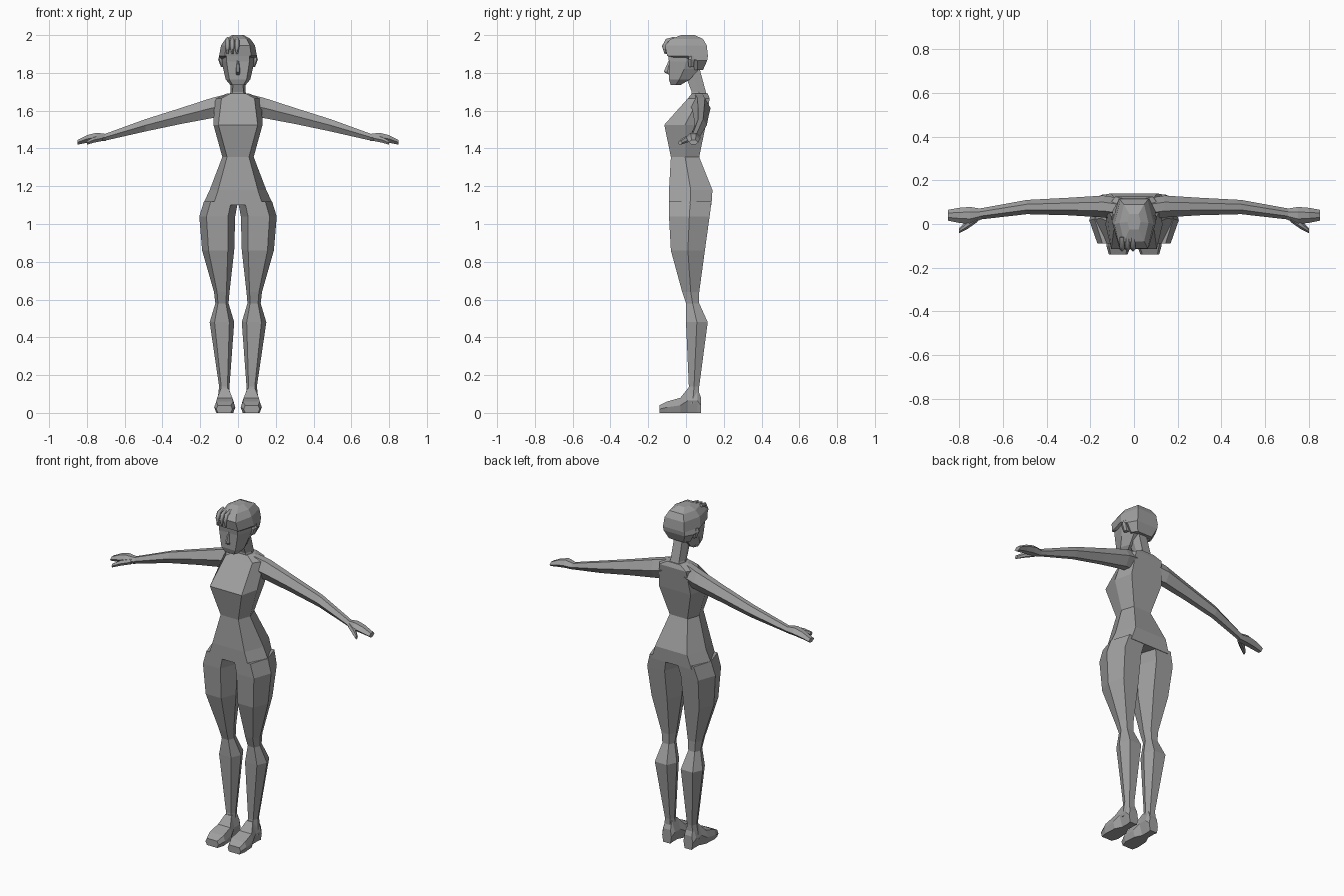
import bpy, bmesh
from mathutils import Vector

cube = bpy.data.objects.get("Cube")
if cube:
    bpy.data.objects.remove(cube, do_unlink=True)

grey = bpy.data.materials.new("plain grey")
grey.use_nodes = True
shade = .35
grey.diffuse_color = (shade, shade, shade, 1)
grey.node_tree.nodes["Principled BSDF"].inputs["Base Color"].default_value = grey.diffuse_color


def add_object(name, data, mirror=False):
    data.materials.append(grey)
    obj = bpy.data.objects.new(name, data)
    bpy.context.collection.objects.link(obj)
    if mirror:
        obj.modifiers.new("mirror", "MIRROR")


def loft(name, *rings, mirror=False):
    """Skin a row of equal-length point rings and cap both ends."""
    bm = bmesh.new()
    loops = [[bm.verts.new(point) for point in ring] for ring in rings]
    for lower, upper in zip(loops, loops[1:]):
        for i in range(len(lower)):
            bm.faces.new((lower[i - 1], lower[i], upper[i], upper[i - 1]))
    bm.faces.new(loops[0])
    bm.faces.new(loops[-1])
    bmesh.ops.recalc_face_normals(bm, faces=bm.faces)
    mesh = bpy.data.meshes.new(name)
    bm.to_mesh(mesh)
    bm.free()
    add_object(name, mesh, mirror)


def hexagon(left, right, low, high, flat):
    """Six points: a corner on each side, a flat edge below and above."""
    middle, centre = (left + right) / 2, (low + high) / 2
    reach = (right - left) / 2 * flat
    return [(left, centre), (middle - reach, low), (middle + reach, low),
            (right, centre), (middle + reach, high), (middle - reach, high)]


def level(z, front, back, inner, outer, flat=.6):
    return [(x, y, z) for x, y in hexagon(inner, outer, front, back, flat)]


def body(z, front, back, width, flat=.7):
    return level(z, front, back, -width, width, flat)


def across(x, front, back, bottom, top, flat=.4):
    return [(x, y, z) for y, z in hexagon(front, back, bottom, top, flat)]


def along(y, inner, outer, top, flat=.8):
    return [(x, y, z) for x, z in hexagon(inner, outer, 0, top, flat)]


# Torso and pelvis
loft("torso",
     body(z=1.69, front=.03, back=.115, width=.06),
     body(z=1.665, front=.01, back=.125, width=.125),
     body(z=1.525, front=-.115, back=.105, width=.13, flat=.8),
     body(z=1.355, front=-.08, back=.07, width=.083),
     body(z=1.18, front=-.09, back=.14, width=.15),
     body(z=1.1, front=-.09, back=.135, width=.187))

# Legs: thigh, knee, calf, ankle
loft("legs",
     level(z=1.12, front=-.09, back=.135, inner=0, outer=.18),
     level(z=1.04, front=-.09, back=.125, inner=.015, outer=.205),
     level(z=.86, front=-.08, back=.1, inner=.02, outer=.19),
     level(z=.64, front=-.02, back=.07, inner=.045, outer=.127),
     level(z=.58, front=0, back=.07, inner=.05, outer=.12),
     level(z=.48, front=0, back=.115, inner=.02, outer=.15),
     level(z=.14, front=.015, back=.07, inner=.045, outer=.1),
     level(z=.05, front=0, back=.07, inner=.04, outer=.11), mirror=True)

# Feet, heel to toe
loft("feet",
     along(y=.08, inner=.04, outer=.1, top=.08),
     along(y=.06, inner=.03, outer=.11, top=.13, flat=.5),
     along(y=.01, inner=.03, outer=.11, top=.13, flat=.5),
     along(y=-.03, inner=.02, outer=.12, top=.08),
     along(y=-.1, inner=.014, outer=.126, top=.06),
     along(y=-.14, inner=.03, outer=.115, top=.04), mirror=True)

# Arms: shoulder, upper arm, elbow, wrist
loft("arms",
     across(x=.07, front=.02, back=.12, bottom=1.57, top=1.685),
     across(x=.14, front=.03, back=.13, bottom=1.56, top=1.667),
     across(x=.3, front=.04, back=.12, bottom=1.53, top=1.615),
     across(x=.49, front=.045, back=.11, bottom=1.49, top=1.555),
     across(x=.71, front=.02, back=.07, bottom=1.44, top=1.475), mirror=True)

# Mitten hands and thumbs
loft("hands",
     across(x=.7, front=.02, back=.07, bottom=1.44, top=1.477),
     across(x=.75, front=0, back=.078, bottom=1.437, top=1.483),
     across(x=.8, front=.005, back=.074, bottom=1.43, top=1.47),
     across(x=.85, front=.015, back=.065, bottom=1.42, top=1.445), mirror=True)
loft("thumbs",
     across(x=.715, front=.01, back=.045, bottom=1.44, top=1.47),
     across(x=.765, front=-.025, back=.015, bottom=1.43, top=1.46),
     across(x=.8, front=-.042, back=-.02, bottom=1.42, top=1.44), mirror=True)

# Neck and face
loft("neck",
     body(z=1.67, front=.03, back=.115, width=.05),
     body(z=1.7, front=.03, back=.105, width=.04),
     body(z=1.83, front=-.02, back=.07, width=.038))
loft("face",
     body(z=1.735, front=-.08, back=-.03, width=.04),
     body(z=1.765, front=-.09, back=.02, width=.065),
     body(z=1.82, front=-.09, back=.07, width=.078),
     body(z=1.86, front=-.09, back=.09, width=.086),
     body(z=1.93, front=-.1, back=.09, width=.085))
loft("nose",
     body(z=1.79, front=-.09, back=-.08, width=.01),
     body(z=1.805, front=-.118, back=-.08, width=.012, flat=.4),
     body(z=1.865, front=-.092, back=-.08, width=.005))

# Hair: short at the nape, swept over the brow
loft("hair",
     body(z=1.815, front=.03, back=.09, width=.07),
     body(z=1.865, front=.01, back=.112, width=.098),
     body(z=1.89, front=-.1, back=.116, width=.1),
     body(z=1.945, front=-.112, back=.11, width=.09),
     body(z=1.98, front=-.08, back=.09, width=.066),
     body(z=2, front=-.025, back=.045, width=.03))


def add_lock(name, x):
    """A square strand that arcs over the brow and tapers at its tip."""
    curve = bpy.data.curves.new(name, "CURVE")
    curve.dimensions = "3D"
    curve.bevel_depth = .012
    curve.bevel_resolution = 0
    curve.use_fill_caps = True
    spline = curve.splines.new("POLY")
    path = [Vector((x, -.06, 1.98)), Vector((x, -.1, 1.97)),
            Vector((x, -.115, 1.94)), Vector((x, -.108, 1.9))]
    spline.points.add(len(path) - 1)
    for point, place in zip(spline.points, path):
        point.co = place.to_4d()
    spline.points[-1].radius = .4
    add_object(name, curve)


for side, x in (("outer", -.055), ("middle", -.03), ("inner", -.005)):
    add_lock(side + "_hair_lock", x)

# Ears
loft("ears",
     level(z=1.83, front=.015, back=.04, inner=.06, outer=.09),
     level(z=1.87, front=.01, back=.045, inner=.07, outer=.105),
     level(z=1.89, front=.02, back=.04, inner=.07, outer=.1), mirror=True)
